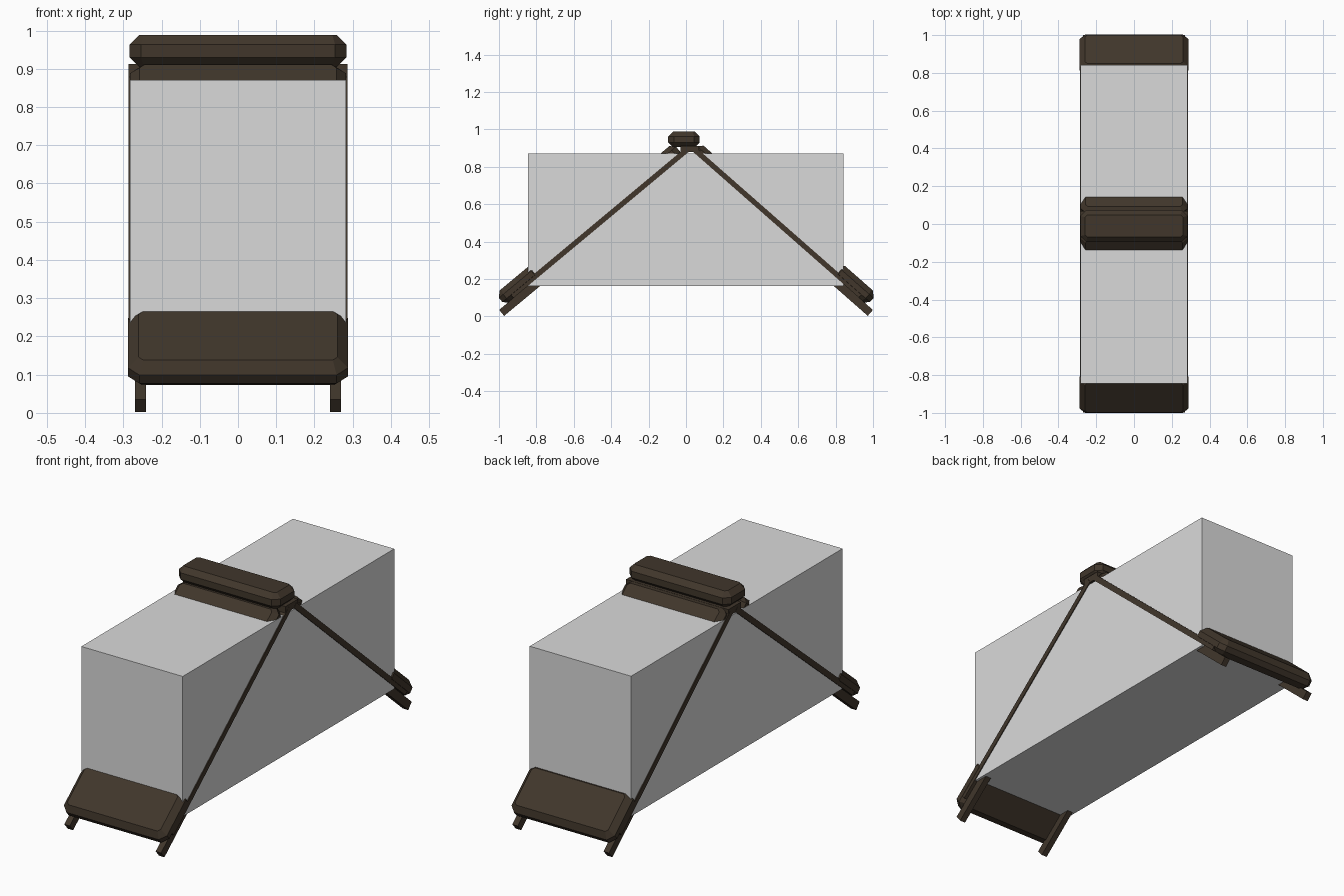
import bpy, bmesh, math
from mathutils import Vector

if "Cube" in bpy.data.objects:
    bpy.data.objects.remove(bpy.data.objects["Cube"])


def material(name, rgb):
    m = bpy.data.materials.new(name)
    m.diffuse_color = (*rgb, 1)
    m.use_nodes = True
    m.node_tree.nodes["Principled BSDF"].inputs["Base Color"].default_value = m.diffuse_color
    return m


WOOD = material("dark_brown", (0.052, 0.037, 0.024))
GREY = material("light_grey", (0.70, 0.70, 0.70))


def loft(name, rings, place, mat):
    """Join equal rings of (x, u, n) points into a closed solid."""
    bm = bmesh.new()
    loops = [[bm.verts.new(place(*p)) for p in ring] for ring in rings]
    count = len(loops[0])
    for a, b in zip(loops, loops[1:]):
        for i in range(count):
            j = (i + 1) % count
            bm.faces.new((a[i], a[j], b[j], b[i]))
    bm.faces.new(loops[0])
    bm.faces.new(loops[-1])
    bmesh.ops.recalc_face_normals(bm, faces=bm.faces)
    mesh = bpy.data.meshes.new(name)
    bm.to_mesh(mesh)
    bm.free()
    mesh.materials.append(mat)
    obj = bpy.data.objects.new(name, mesh)
    bpy.context.collection.objects.link(obj)
    return obj


def block(name, x0, x1, u0, u1, n0, n1, place, mat):
    rings = [[(x0, u0, n), (x1, u0, n), (x1, u1, n), (x0, u1, n)] for n in (n0, n1)]
    return loft(name, rings, place, mat)


def chamfered(name, hw, u0, u1, n0, n1, inset, place, cut=0.03):
    """Slab with clipped corners and bevelled rims on both faces."""
    rings = []
    for n, k in ((n0, inset), (n0 + inset, 0), (n1 - inset, 0), (n1, inset)):
        w, a, b = hw - k, u0 + k, u1 - k
        c = cut * (0.4 if k else 1)
        rings.append([(-w + c, a, n), (w - c, a, n), (w, a + c, n), (w, b - c, n),
                      (w - c, b, n), (-w + c, b, n), (-w, b - c, n), (-w, a + c, n)])
    return loft(name, rings, place, WOOD)


def slope(side, degrees):
    """Plane rising from the foot towards the ridge; n points outward."""
    c, s = math.cos(math.radians(degrees)), math.sin(math.radians(degrees))
    return lambda x, u, n: Vector((x, side * (0.985 - c * u + s * n), 0.018 + s * u + c * n))


def level(x, u, n):
    return Vector((x, u, n))


# Large plain box between the sloping boards
block("box_body", -0.283, 0.283, -0.845, 0.842, 0.163, 0.87, level, GREY)

# The two sloping boards with their legs and rails
for label, side, angle, panel_top, header_n in (("front", -1, 39.8, 1.32, 0.112),
                                               ("back", 1, 41.3, 1.28, 0.084)):
    place = slope(side, angle)
    block(label + "_panel", -0.287, 0.287, 0.1, panel_top, 0.022, 0.05, place, WOOD)
    for hand, x in (("left", -0.255), ("right", 0.255)):
        block(f"{label}_{hand}_leg", x - 0.015, x + 0.015, 0.0, 1.2, -0.02, 0.022, place, WOOD)
    chamfered(label + "_bottom_rail", 0.288, 0.04, 0.295, 0.015, 0.1, 0.028, place)
    chamfered(label + "_top_rail", 0.282, 1.14, 1.285, 0.02, header_n, 0.025, place)

# Ridge cap and the hinge bar beneath it
block("hinge_bar", -0.286, 0.286, -0.03, 0.07, 0.878, 0.912, level, WOOD)
chamfered("ridge_cap", 0.284, -0.095, 0.073, 0.905, 0.988, 0.025, level)
